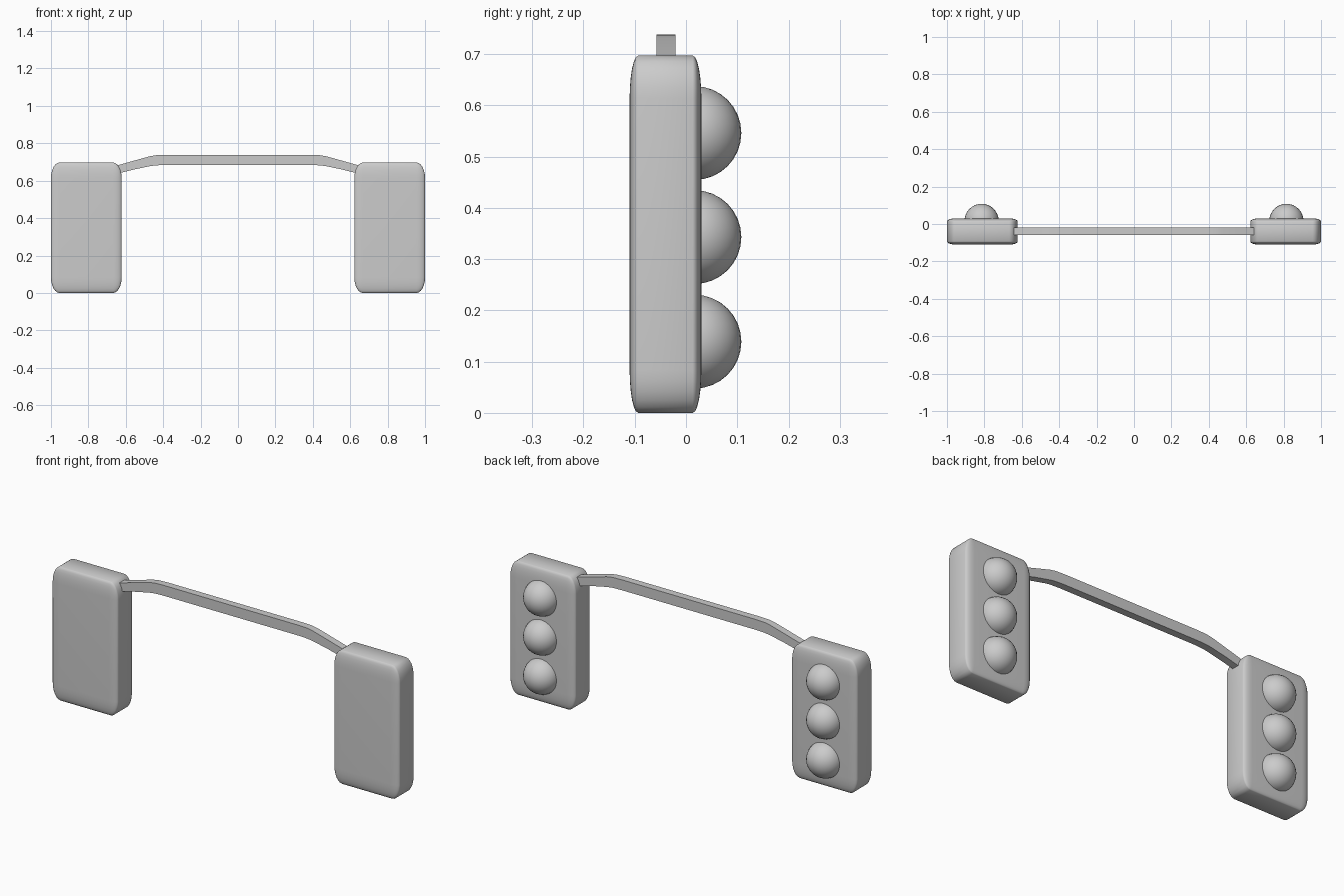
import bpy, bmesh
from mathutils import Matrix

if "Cube" in bpy.data.objects:
    bpy.data.objects.remove(bpy.data.objects["Cube"])


def make_object(name, bm):
    mesh = bpy.data.meshes.new(name)
    bmesh.ops.recalc_face_normals(bm, faces=bm.faces)
    bm.to_mesh(mesh)
    bm.free()
    obj = bpy.data.objects.new(name, mesh)
    bpy.context.collection.objects.link(obj)
    return obj


def smooth(obj):
    bpy.ops.object.select_all(action='DESELECT')
    obj.select_set(True)
    bpy.context.view_layer.objects.active = obj
    bpy.ops.object.shade_smooth_by_angle(angle=0.7)


for side, s in (("left", -1), ("right", 1)):
    # Rounded slab: unit cube bevelled, then stretched so the rounding stretches too
    bm = bmesh.new()
    bmesh.ops.create_cube(bm, size=1)
    bmesh.ops.bevel(bm, geom=bm.edges[:], offset=0.12, segments=6,
                    profile=0.5, affect='EDGES')
    bmesh.ops.scale(bm, vec=(0.378, 0.14, 0.697), verts=bm.verts)
    bmesh.ops.translate(bm, vec=(s * 0.811, -0.04, 0.3485), verts=bm.verts)
    smooth(make_object(side + "_panel", bm))

    # Three round bumps on the back face
    for i, z in enumerate((0.139, 0.343, 0.546)):
        bm = bmesh.new()
        bmesh.ops.create_uvsphere(bm, u_segments=32, v_segments=16, radius=0.0915,
                                  matrix=Matrix.Translation((s * 0.815, 0.0165, z)))
        smooth(make_object(f"{side}_bump_{i + 1}", bm))

# Connecting band: half profile (x, bottom z, top z) mirrored, extruded in y
half = [(0.655, 0.635, 0.679), (0.56, 0.659, 0.706), (0.47, 0.678, 0.731),
        (0.44, 0.682, 0.736), (0.39, 0.684, 0.738), (0.30, 0.684, 0.738)]
stations = [(-x, b, t) for x, b, t in half] + half[::-1]
bm = bmesh.new()
rings = [[bm.verts.new(c) for c in ((x, -0.058, b), (x, -0.02, b),
                                    (x, -0.02, t), (x, -0.058, t))]
         for x, b, t in stations]
for r0, r1 in zip(rings, rings[1:]):
    for k in range(4):
        n = (k + 1) % 4
        bm.faces.new((r0[k], r0[n], r1[n], r1[k]))
bm.faces.new(rings[0])
bm.faces.new(rings[-1])
smooth(make_object("connecting_band", bm))
